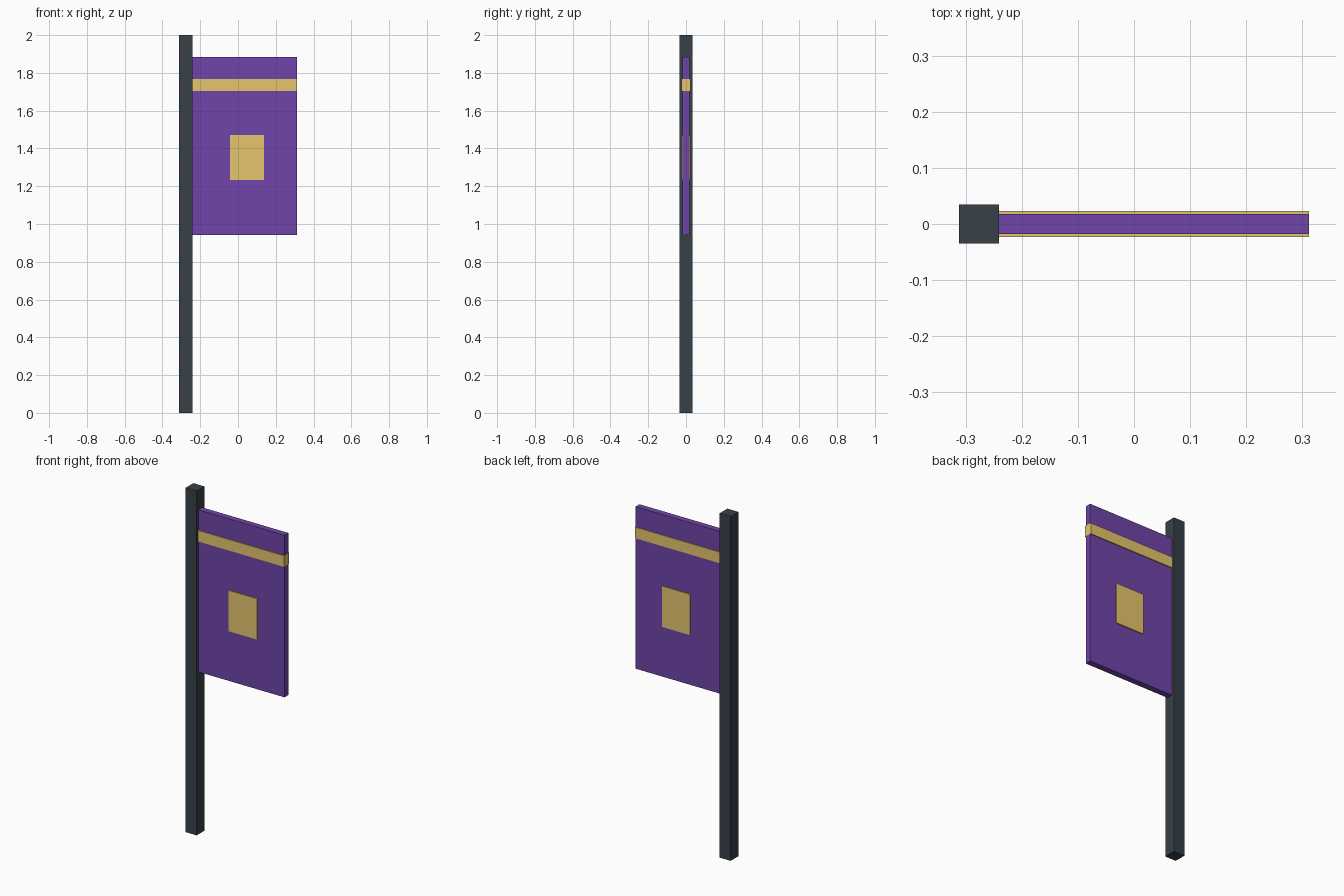
import bpy
import bmesh
from mathutils import Vector

if "Cube" in bpy.data.objects:
    bpy.data.objects.remove(bpy.data.objects["Cube"])


def material(name, srgb):
    mat = bpy.data.materials.new(name)
    lin = [((c / 255 + 0.055) / 1.055) ** 2.4 for c in srgb]
    mat.diffuse_color = (*lin, 1.0)
    mat.use_nodes = True
    mat.node_tree.nodes["Principled BSDF"].inputs["Base Color"].default_value = mat.diffuse_color
    return mat


def box(name, x, y, z, mat):
    """Axis-aligned box from (min, max) ranges."""
    lo, hi = Vector((x[0], y[0], z[0])), Vector((x[1], y[1], z[1]))
    bm = bmesh.new()
    bmesh.ops.create_cube(bm, size=1)
    for v in bm.verts:
        v.co = (lo + hi) / 2 + v.co * (hi - lo)
    mesh = bpy.data.meshes.new(name)
    bm.to_mesh(mesh)
    bm.free()
    mesh.materials.append(mat)
    obj = bpy.data.objects.new(name, mesh)
    bpy.context.collection.objects.link(obj)
    return obj


slate = material("dark slate", (55, 65, 72))
purple = material("purple cloth", (112, 69, 168))
gold = material("warm gold", (229, 197, 108))

# Square pole
box("pole", (-0.312, -0.241), (-0.035, 0.035), (0, 2), slate)

# Cloth panel hanging from the side of the pole
box("banner_cloth", (-0.241, 0.3115), (-0.018, 0.018), (0.943, 1.884), purple)

# Gold trim runs through the cloth and stands proud on both sides
box("gold_stripe", (-0.241, 0.312), (-0.0235, 0.0235), (1.703, 1.767), gold)
box("gold_emblem", (-0.043, 0.137), (-0.0235, 0.0235), (1.234, 1.471), gold)
